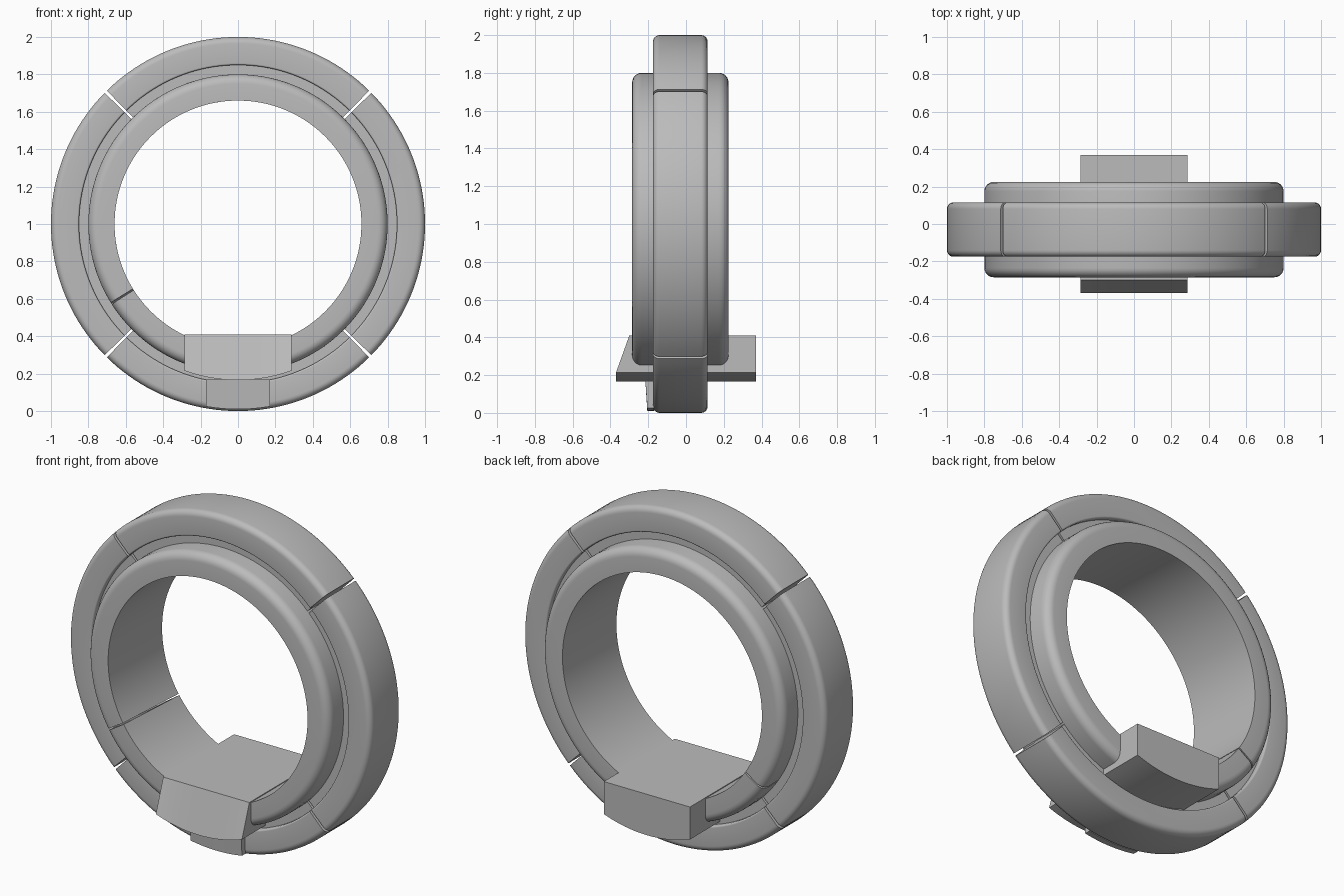
import bpy, bmesh
from math import sin, cos, pi, radians, sqrt
from mathutils import Vector

cube = bpy.data.objects.get("Cube")
if cube:
    bpy.data.objects.remove(cube, do_unlink=True)

grey = bpy.data.materials.new("plain grey")
grey.use_nodes = True
colour = (0.5, 0.5, 0.5, 1)
grey.diffuse_color = colour
grey.node_tree.nodes["Principled BSDF"].inputs["Base Color"].default_value = colour

CENTRE_Z = 1.0


def finish(bm, name, smooth=True):
    bmesh.ops.recalc_face_normals(bm, faces=bm.faces)
    mesh = bpy.data.meshes.new(name)
    bm.to_mesh(mesh)
    bm.free()
    obj = bpy.data.objects.new(name, mesh)
    bpy.context.collection.objects.link(obj)
    mesh.materials.append(grey)
    if smooth:
        bpy.ops.object.select_all(action='DESELECT')
        obj.select_set(True)
        bpy.context.view_layer.objects.active = obj
        bpy.ops.object.shade_smooth_by_angle(angle=radians(32))
    return obj


def rounded(corners, steps=6):
    """Turn (radius, depth, fillet) corners into a profile with round corners."""
    out = []
    for i, (r, y, f) in enumerate(corners):
        p = Vector((r, y))
        if not f:
            out.append(p)
            continue
        a = (Vector(corners[i - 1][:2]) - p).normalized() * f
        b = (Vector(corners[(i + 1) % len(corners)][:2]) - p).normalized() * f
        for k in range(steps + 1):
            t = k / steps * pi / 2
            out.append(p + a * (1 - sin(t)) + b * (1 - cos(t)))
    return out


def ring_segment(name, profile, start, end, steps, skew=0.0):
    """Sweep a profile round the ring; skew slants the two ends."""
    bm = bmesh.new()
    loops = []
    for i in range(steps + 1):
        angle = start + (end - start) * i / steps
        loops.append([bm.verts.new((p.x * cos(angle + skew * p.y), p.y,
                                    CENTRE_Z + p.x * sin(angle + skew * p.y)))
                      for p in profile])
    n = len(profile)
    for a, b in zip(loops, loops[1:]):
        for j in range(n):
            bm.faces.new((a[j], a[(j + 1) % n], b[(j + 1) % n], b[j]))
    bm.faces.new(loops[0])
    bm.faces.new(loops[-1])
    return finish(bm, name)


def curved_block(name, half_width, radius, top, front_low, front_top, back, steps=16):
    """Block with a flat top and an underside that follows the ring."""
    bm = bmesh.new()
    rows = []
    for i in range(steps + 1):
        x = half_width * (2 * i / steps - 1)
        low = CENTRE_Z - sqrt(radius ** 2 - x ** 2)
        rows.append([bm.verts.new(c) for c in ((x, front_low, low), (x, front_top, top),
                                               (x, back, top), (x, back, low))])
    for a, b in zip(rows, rows[1:]):
        for j in range(4):
            bm.faces.new((a[j], a[(j + 1) % 4], b[(j + 1) % 4], b[j]))
    bm.faces.new(rows[0])
    bm.faces.new(rows[-1])
    return finish(bm, name)


# Outer ring: four segments with narrow gaps and a stepped inner lip
outer = rounded([(0.79, -0.145, 0), (0.85, -0.145, 0), (0.85, -0.175, 0.01),
                 (1.0, -0.175, 0.035), (1.0, 0.115, 0.035), (0.85, 0.115, 0.01),
                 (0.85, 0.085, 0), (0.79, 0.085, 0)])
gap = 0.008
for i, side in enumerate(("top", "right", "bottom", "left")):
    start = pi / 4 + i * pi / 2
    ring_segment("outer_ring_" + side, outer, start + gap, start + pi / 2 - gap, 40)

# Inner ring: one band, split by a slanted gap at the lower right
inner = rounded([(0.66, -0.285, 0), (0.8, -0.285, 0.05),
                 (0.8, 0.225, 0.05), (0.66, 0.225, 0)])
split = radians(213)
ring_segment("inner_ring", inner, split + 0.006, split + 2 * pi - 0.006, 144, skew=0.06)

# Step through the opening, with a sloping front
curved_block("threshold_step", 0.285, 0.835, 0.41, -0.37, -0.3, 0.37)

# Plate on the front of the bottom segment
curved_block("front_plate", 0.17, 0.99, 0.168, -0.205, -0.215, -0.17)
